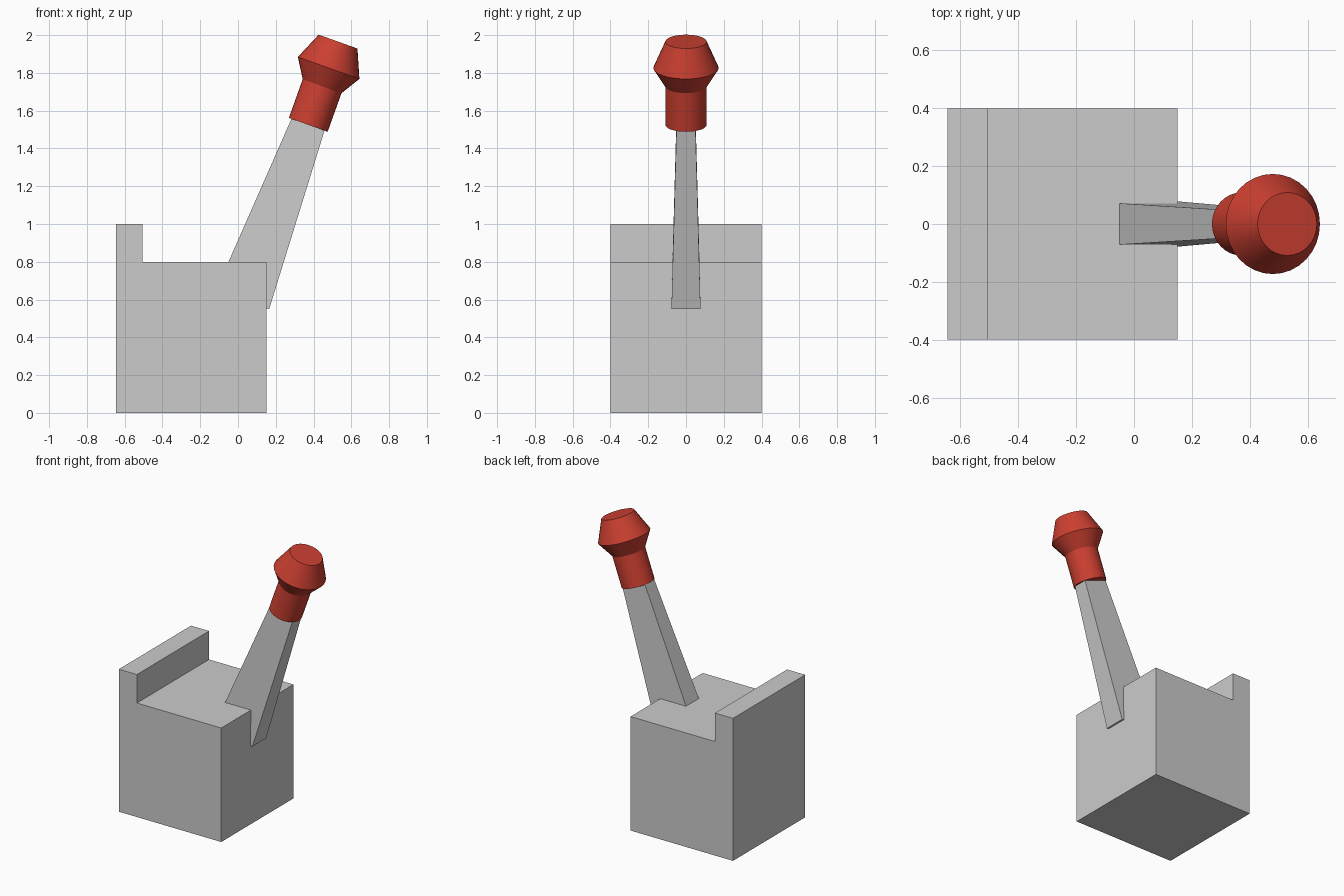
import bpy, bmesh, math
from mathutils import Vector

if "Cube" in bpy.data.objects:
    bpy.data.objects.remove(bpy.data.objects["Cube"])


def make_object(name, bm):
    bmesh.ops.recalc_face_normals(bm, faces=bm.faces[:])
    mesh = bpy.data.meshes.new(name)
    bm.to_mesh(mesh)
    bm.free()
    obj = bpy.data.objects.new(name, mesh)
    bpy.context.collection.objects.link(obj)
    return obj


def extrude_profile(name, front, back):
    """Join two matching outlines into a closed solid."""
    bm = bmesh.new()
    a = [bm.verts.new(p) for p in front]
    b = [bm.verts.new(p) for p in back]
    bm.faces.new(a)
    bm.faces.new(b[::-1])
    for i in range(len(a)):
        j = (i + 1) % len(a)
        bm.faces.new((a[i], b[i], b[j], a[j]))
    return make_object(name, bm)


# Base block with a raised rear lip
outline = [(-0.645, 0), (0.15, 0), (0.15, 0.8), (-0.505, 0.8), (-0.505, 1), (-0.645, 1)]
extrude_profile("base_block", [(x, -0.4, z) for x, z in outline],
                [(x, 0.4, z) for x, z in outline])

# Tapered lever: bottom and top sections as (x, z, half width)
stem = [(-0.138, 0.60, 0.077), (0.165, 0.55, 0.077), (0.466, 1.52, 0.05), (0.293, 1.58, 0.05)]
extrude_profile("lever_stem", [(x, -w, z) for x, z, w in stem],
                [(x, w, z) for x, z, w in stem])

# Grip: turned profile of (radius, height), tilted along the lever
bm = bmesh.new()
segments = 32
rings = []
for r, h in [(0.109, 0), (0.109, 0.217), (0.173, 0.32), (0.109, 0.468)]:
    rings.append([bm.verts.new((r * math.cos(t), r * math.sin(t), h))
                  for t in (2 * math.pi * i / segments for i in range(segments))])
for low, high in zip(rings, rings[1:]):
    for i in range(segments):
        j = (i + 1) % segments
        bm.faces.new((low[i], low[j], high[j], high[i]))
bm.faces.new(rings[0][::-1])
bm.faces.new(rings[-1])
grip = make_object("lever_grip", bm)
grip.location = Vector((0.372, 0, 1.525))
grip.rotation_euler = (0, math.radians(19.7), 0)

# Red grip material
red = bpy.data.materials.new("red_grip")
red.diffuse_color = (0.6, 0.05, 0.03, 1)
red.use_nodes = True
red.node_tree.nodes["Principled BSDF"].inputs["Base Color"].default_value = red.diffuse_color
grip.data.materials.append(red)

bpy.ops.object.select_all(action='DESELECT')
grip.select_set(True)
bpy.context.view_layer.objects.active = grip
bpy.ops.object.shade_smooth_by_angle(angle=math.radians(30))
